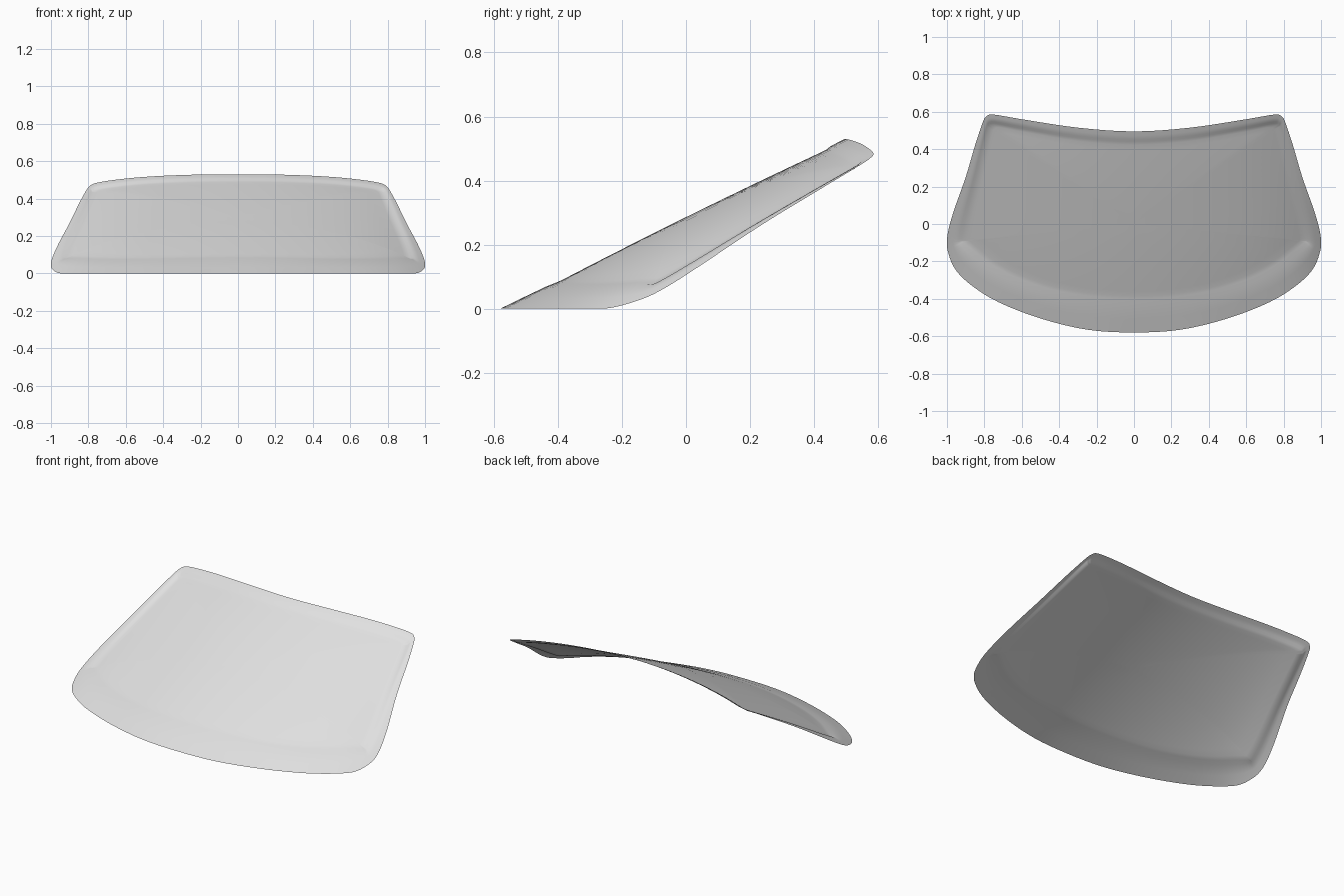
import bpy
import bmesh
from mathutils import Vector

default_cube = bpy.data.objects.get("Cube")
if default_cube:
    bpy.data.objects.remove(default_cube, do_unlink=True)

# Half outlines in plan, from bottom centre round to top centre
OUTER_EDGE = [(0, -.58), (.25, -.565), (.5, -.505), (.72, -.42), (.86, -.335),
              (.95, -.25), (.99, -.165), (1, -.08), (.97, .05), (.9, .25),
              (.85, .42), (.81, .54), (.79, .575), (.75, .585), (.6, .56),
              (.3, .515), (0, .495)]
PANEL_EDGE = [(0, -.4), (.22, -.388), (.44, -.35), (.63, -.285), (.77, -.21),
              (.86, -.14), (.91, -.1), (.92, -.08), (.9, .03), (.85, .23),
              (.81, .4), (.785, .51), (.775, .53), (.745, .537), (.6, .51),
              (.3, .46), (0, .44)]
STEPS = 4


def closed_curve(half):
    """Mirror a half outline and round it with a closed spline."""
    points = [Vector(p) for p in half]
    points += [Vector((-p.x, p.y)) for p in reversed(points[1:-1])]
    count = len(points)
    curve = []
    for i in range(count):
        before, start, end, after = (points[(i + k) % count] for k in (-1, 0, 1, 2))
        for step in range(STEPS):
            t = step / STEPS
            curve.append(0.5 * (2 * start + (end - before) * t
                                + (2 * before - 5 * start + 4 * end - after) * t ** 2
                                + (3 * start - before - 3 * end + after) * t ** 3))
    return curve


def surface_point(point, recess):
    """Raked sheet that curves down toward both sides, with a recessed panel."""
    x, y = point
    raked = .286 + .493 * y
    side_drop = .15 * x ** 2 + .04 * x ** 8
    panel_drop = recess * (.006 + .013 * x ** 2)
    return Vector((x, y, max(0, raked - side_drop - panel_drop)))


def make_material(name, colour):
    material = bpy.data.materials.new(name)
    material.use_nodes = True
    material.diffuse_color = colour
    material.node_tree.nodes["Principled BSDF"].inputs["Base Color"].default_value = colour
    return material


outer = closed_curve(OUTER_EDGE)
inner = closed_curve(PANEL_EDGE)

# Border rings, then panel rings shrinking to the middle
rings = []
for blend, recess in ((0, 0), (.4, .05), (.8, .25), (1, .8)):
    rings.append([surface_point(a.lerp(b, blend), recess) for a, b in zip(outer, inner)])
for scale in (.96, .9, .8, .7, .6, .5, .4, .3, .2, .1):
    rings.append([surface_point(p * scale, scale ** 2) for p in inner])

bm = bmesh.new()
loops = [[bm.verts.new(p) for p in ring] for ring in rings]
count = len(outer)
for ring, following in zip(loops, loops[1:]):
    for i in range(count):
        j = (i + 1) % count
        bm.faces.new((ring[i], ring[j], following[j], following[i]))
middle = bm.verts.new(surface_point(Vector((0, 0)), 0))
for i in range(count):
    bm.faces.new((loops[-1][i], loops[-1][(i + 1) % count], middle))

# Curved window sheet
mesh = bpy.data.meshes.new("windscreen")
bm.to_mesh(mesh)
bm.free()
windscreen = bpy.data.objects.new("windscreen", mesh)
bpy.context.collection.objects.link(windscreen)
mesh.materials.append(make_material("pale grey glass", (.75, .75, .75, 1)))
mesh.shade_smooth()
